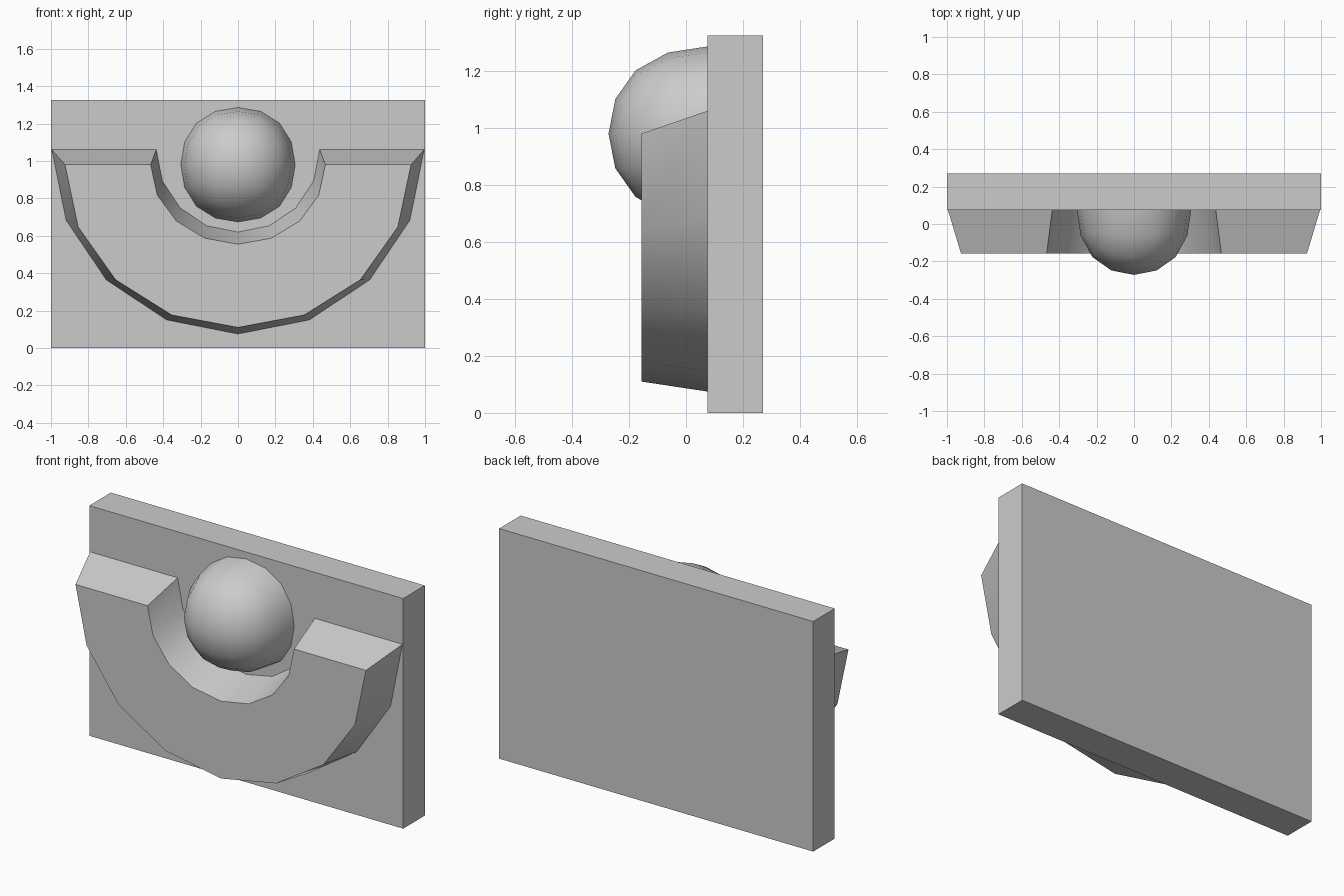
import bpy, bmesh
from math import sin, cos, pi, radians

cube = bpy.data.objects.get("Cube")
if cube:
    bpy.data.objects.remove(cube, do_unlink=True)

grey = bpy.data.materials.new("plain_grey")
grey.use_nodes = True
colour = (0.6, 0.6, 0.6, 1)
grey.diffuse_color = colour
grey.node_tree.nodes["Principled BSDF"].inputs["Base Color"].default_value = colour

FACE_Y = 0.075   # front surface of the panel
SEGMENTS = 8     # sides of each half ellipse


def add_part(name, bm, smooth=None):
    bmesh.ops.recalc_face_normals(bm, faces=bm.faces)
    mesh = bpy.data.meshes.new(name)
    bm.to_mesh(mesh)
    bm.free()
    mesh.materials.append(grey)
    obj = bpy.data.objects.new(name, mesh)
    bpy.context.collection.objects.link(obj)
    bpy.ops.object.select_all(action="DESELECT")
    obj.select_set(True)
    bpy.context.view_layer.objects.active = obj
    if smooth:
        bpy.ops.object.shade_smooth_by_angle(angle=radians(smooth))
    return obj


def half_ellipse(bm, rx, rz, y, z):
    angles = [pi * i / SEGMENTS for i in range(SEGMENTS + 1)]
    return [bm.verts.new((rx * cos(a), y, z - rz * sin(a))) for a in angles]


# Back panel
bm = bmesh.new()
bmesh.ops.create_cube(bm, size=1)
bmesh.ops.scale(bm, vec=(2, 0.196, 1.325), verts=bm.verts)
bmesh.ops.translate(bm, vec=(0, FACE_Y + 0.098, 0.6625), verts=bm.verts)
add_part("back_panel", bm)

# Half ring that tapers towards the front
bm = bmesh.new()
rails = [
    half_ellipse(bm, 0.995, 0.985, FACE_Y, 1.06),
    half_ellipse(bm, 0.925, 0.87, -0.157, 0.98),
    half_ellipse(bm, 0.467, 0.425, -0.157, 0.98),
    half_ellipse(bm, 0.437, 0.44, FACE_Y, 1.06),
]
for a, b in zip(rails, rails[1:] + rails[:1]):
    for i in range(SEGMENTS):
        bm.faces.new((a[i], a[i + 1], b[i + 1], b[i]))
for end in (0, -1):
    bm.faces.new([rail[end] for rail in rails])
add_part("half_ring", bm, 30)

# Rounded knob: a subdivided cube, stretched forwards
bm = bmesh.new()
bmesh.ops.create_cube(bm, size=2)
knob = add_part("round_knob", bm)
subdivision = knob.modifiers.new("rounding", "SUBSURF")
subdivision.levels = subdivision.render_levels = 2
bpy.ops.object.modifier_apply(modifier=subdivision.name)

# Trim the knob at the panel and scale it to size
bm = bmesh.new()
bm.from_mesh(knob.data)
back = [v for v in bm.verts if v.co.y > 0.01]
bmesh.ops.delete(bm, geom=back, context="VERTS")
reach = max(v.co.x for v in bm.verts)
bmesh.ops.scale(bm, vec=[r / reach for r in (0.306, 0.347, 0.306)], verts=bm.verts)
bmesh.ops.translate(bm, vec=(0, FACE_Y, 0.98), verts=bm.verts)
bm.to_mesh(knob.data)
bm.free()
bpy.ops.object.shade_smooth_by_angle(angle=radians(30))
